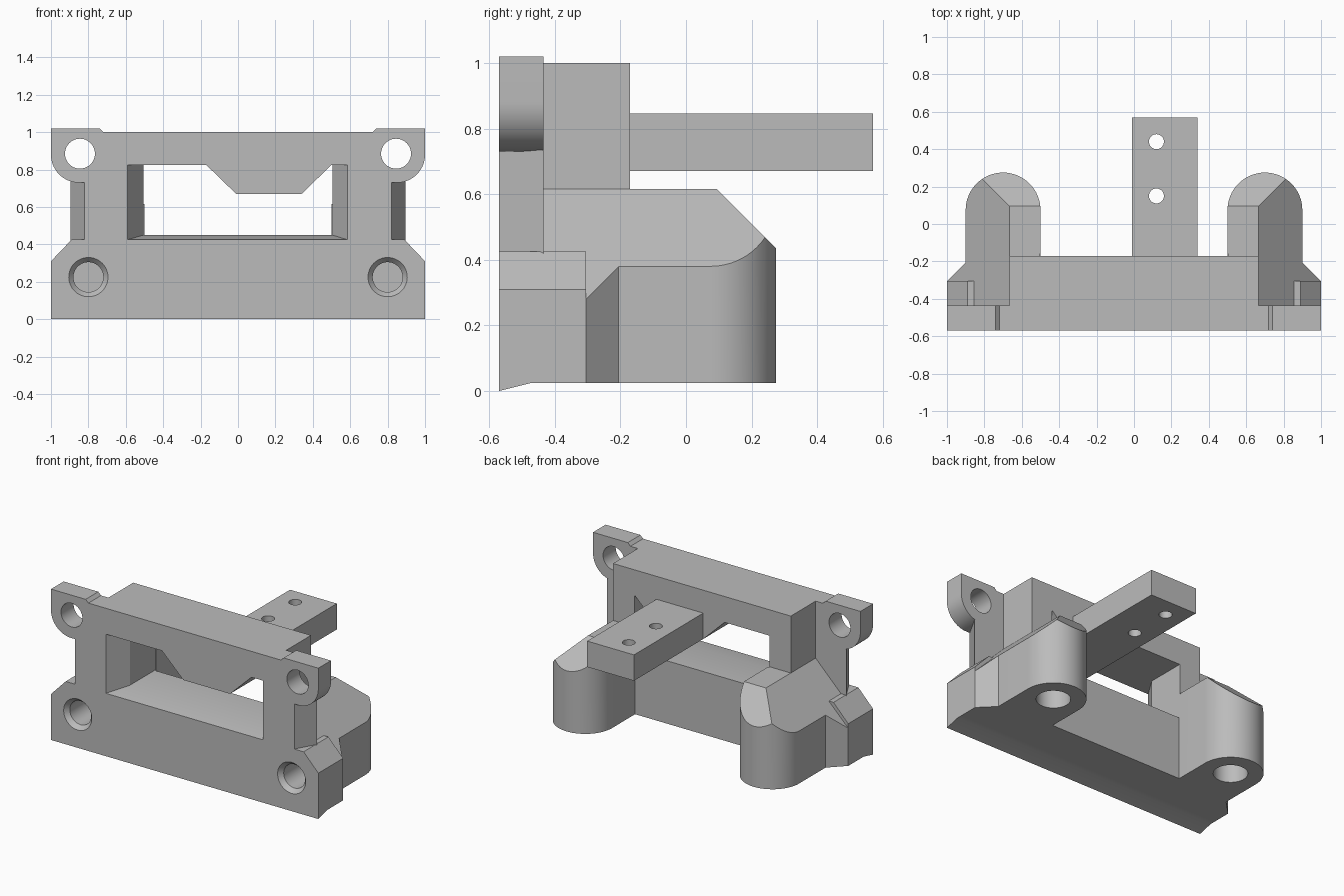
import bpy, bmesh, math
from mathutils import Vector

if "Cube" in bpy.data.objects:
    bpy.data.objects.remove(bpy.data.objects["Cube"], do_unlink=True)

grey = bpy.data.materials.new("plain_grey")
grey.use_nodes = True
grey.diffuse_color = (0.5, 0.5, 0.5, 1)
grey.node_tree.nodes["Principled BSDF"].inputs["Base Color"].default_value = (0.5, 0.5, 0.5, 1)


def loft(name, sections, cuts=()):
    """Solid through matching rings of points, trimmed by (point, normal) planes."""
    bm = bmesh.new()
    rings = [[bm.verts.new(p) for p in ring] for ring in sections]
    n = len(rings[0])
    bm.faces.new(rings[0])
    bm.faces.new(rings[-1])
    for a, b in zip(rings, rings[1:]):
        for i in range(n):
            j = (i + 1) % n
            bm.faces.new((a[i], a[j], b[j], b[i]))
    for co, no in cuts:
        geom = bm.verts[:] + bm.edges[:] + bm.faces[:]
        res = bmesh.ops.bisect_plane(bm, geom=geom, plane_co=co, plane_no=no, clear_outer=True)
        rim = [e for e in res["geom_cut"] if isinstance(e, bmesh.types.BMEdge)]
        bmesh.ops.contextual_create(bm, geom=rim)
    bmesh.ops.recalc_face_normals(bm, faces=bm.faces[:])
    mesh = bpy.data.meshes.new(name)
    bm.to_mesh(mesh)
    bm.free()
    mesh.materials.append(grey)
    ob = bpy.data.objects.new(name, mesh)
    bpy.context.collection.objects.link(ob)
    return ob


def place(u, v, w, axis):
    return {"x": (w, u, v), "y": (u, w, v), "z": (u, v, w)}[axis]


def prism(name, pts, lo, hi, axis, cuts=()):
    return loft(name, [[place(u, v, w, axis) for u, v in pts] for w in (lo, hi)], cuts)


def arc(cx, cy, r, a0, a1, steps):
    angles = [math.radians(a0 + (a1 - a0) * i / steps) for i in range(steps + 1)]
    return [(cx + r * math.cos(a), cy + r * math.sin(a)) for a in angles]


def bore(cx, cy, profile, axis):
    """Round cutter with (radius, position) steps along an axis."""
    return loft("bore", [[place(u, v, w, axis) for u, v in arc(cx, cy, r, 0, 360, 48)[:-1]]
                         for r, w in profile])


def rect(x0, y0, x1, y1):
    return [(x0, y0), (x1, y0), (x1, y1), (x0, y1)]


FRONT, PLATE, FLANGE, BACK = -0.57, -0.435, -0.305, -0.17
frame = prism("bracket_frame", rect(-0.665, 0, 0.665, 1), FRONT, BACK, "y")


def combine(tool, op="UNION"):
    mod = frame.modifiers.new("join", "BOOLEAN")
    mod.operation, mod.object, mod.solver = op, tool, "EXACT"
    bpy.context.view_layer.objects.active = frame
    bpy.ops.object.modifier_apply(modifier=mod.name)
    bpy.data.objects.remove(tool, do_unlink=True)


# lower flange with sloped shoulders
combine(prism("lower_flange", [(-1, 0), (1, 0), (1, 0.31), (0.89, 0.425),
                               (-0.89, 0.425), (-1, 0.31)], FRONT, FLANGE, "y"))
# plate sides, tapering towards the front
combine(prism("side_plate", [(-0.82, FRONT), (0.82, FRONT), (0.895, PLATE),
                             (-0.895, PLATE)], 0.2, 0.735, "z"))

for s in (-1, 1):
    # upper ear with a rounded lower corner
    ear = [(0.6, 1), (0.72, 1), (0.74, 1.02), (1, 1.02)]
    ear += arc(0.85, 0.88, 0.15, 0, -90, 14) + [(0.6, 0.73)]
    combine(prism("upper_ear", [(s * x, z) for x, z in ear], FRONT, PLATE, "y"))
    # rounded leg with sloped outer and rear tops
    leg = [(0.5, PLATE), (1, PLATE), (1, FLANGE), (0.9, -0.205)]
    leg += arc(0.7, 0.075, 0.2, 0, 180, 32)
    slopes = [(Vector((s * 0.665, 0, 0.615)), Vector((s, 0, 1))),
              (Vector((0, 0.095, 0.615)), Vector((0, 1, 1)))]
    combine(prism("leg", [(s * x, y) for x, y in leg], 0, 0.615, "z", slopes))

# window with flared sides and sill
wide, narrow = rect(-0.59, 0.425, 0.585, 0.825), rect(-0.505, 0.45, 0.505, 0.825)
steps = [(wide, FRONT - 0.05), (wide, FRONT), (narrow, PLATE), (narrow, BACK + 0.01)]
combine(loft("window_cutter", [[(x, y, z) for x, z in r] for r, y in steps]), "DIFFERENCE")

# tab hanging in the window and the arm behind it
combine(prism("window_tab", [(-0.17, 0.825), (-0.01, 0.67), (0.34, 0.67), (0.5, 0.825),
                             (0.5, 0.9), (-0.17, 0.9)], FRONT, BACK, "y"))
combine(prism("rear_arm", rect(-0.01, 0.67, 0.34, 0.845), BACK - 0.1, 0.57, "y"))

# underside with a sloped front lip
combine(prism("underside_cutter", [(-0.61, -0.01), (-0.47, 0.025), (0.7, 0.025),
                                   (0.7, -0.2), (-0.61, -0.2)], -1.2, 1.2, "x"), "DIFFERENCE")

# arm holes, ear holes, countersunk front holes and leg sockets
for y in (0.15, 0.44):
    combine(bore(0.12, y, [(0.04, 0.5), (0.04, 1)], "z"), "DIFFERENCE")
for s in (-1, 1):
    combine(bore(s * 0.845, 0.885, [(0.08, -0.7), (0.08, -0.3)], "y"), "DIFFERENCE")
    combine(bore(s * 0.8, 0.225, [(0.105, -0.6), (0.105, FRONT), (0.08, -0.54), (0.08, -0.1)],
                 "y"), "DIFFERENCE")
    combine(bore(s * 0.7, 0.075, [(0.105, -0.1), (0.105, 0.3)], "z"), "DIFFERENCE")

bpy.ops.object.select_all(action="DESELECT")
frame.select_set(True)
bpy.context.view_layer.objects.active = frame
bpy.ops.object.shade_smooth_by_angle(angle=math.radians(20))
